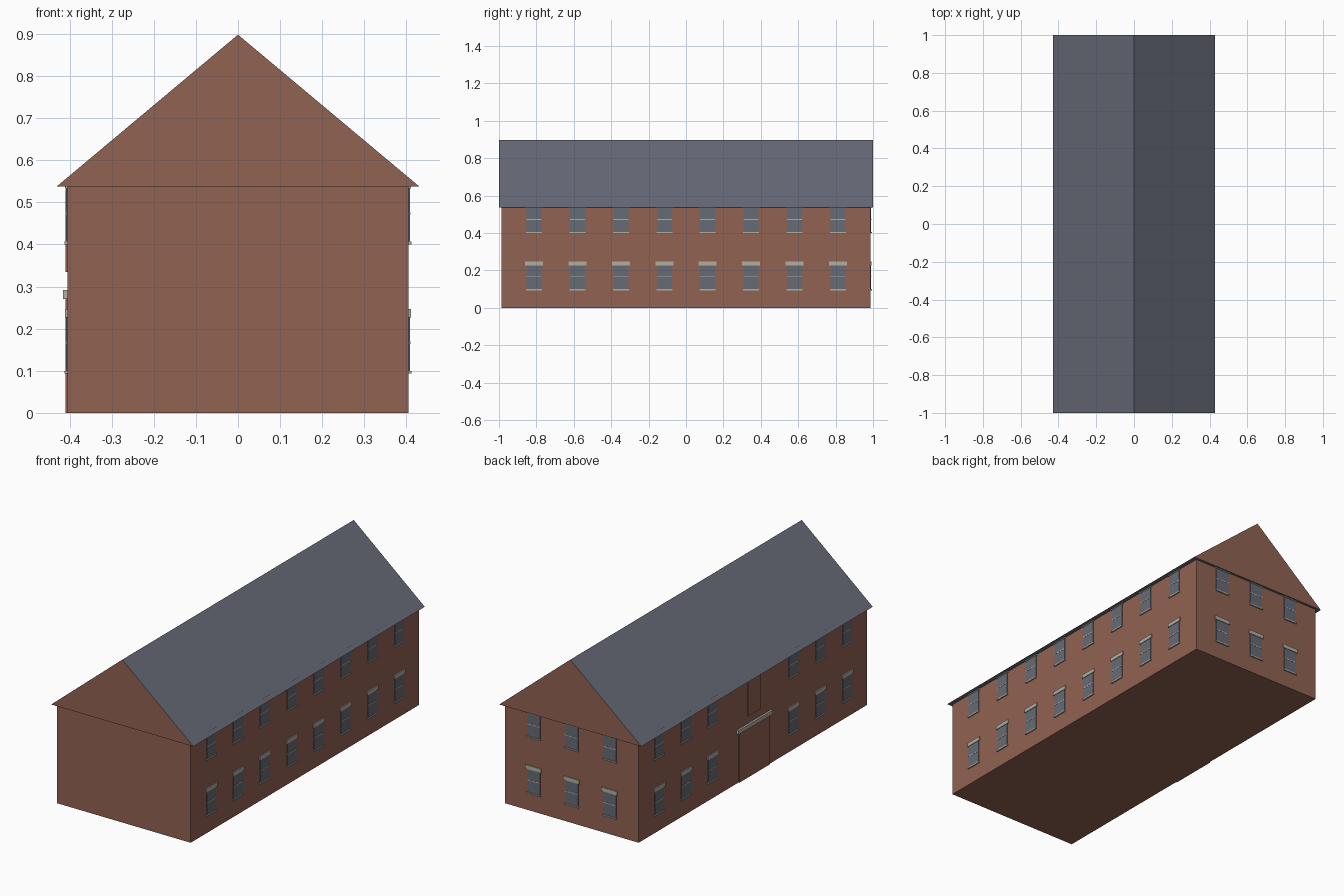
import bpy
import bmesh
from mathutils import Matrix, Vector
from math import pi

cube = bpy.data.objects.get("Cube")
if cube:
    bpy.data.objects.remove(cube)


def material(name, rgb):
    m = bpy.data.materials.new(name)
    m.use_nodes = True
    m.diffuse_color = (*rgb, 1)
    m.node_tree.nodes["Principled BSDF"].inputs["Base Color"].default_value = (*rgb, 1)
    return m


brick = material("red brick", (0.28, 0.122, 0.085))
slate = material("grey slate", (0.135, 0.145, 0.18))
glass = material("window glass", (0.13, 0.145, 0.18))
stone = material("pale stone", (0.45, 0.43, 0.35))

HALF_X, HALF_Y, EAVE_Z = 0.405, 0.987, 0.538


def add_box(bm, lo, hi, mat=0):
    lo, hi = Vector(lo), Vector(hi)
    transform = Matrix.Translation((lo + hi) / 2) @ Matrix.Diagonal((*(hi - lo), 1))
    verts = bmesh.ops.create_cube(bm, size=1, matrix=transform)["verts"]
    for face in {f for v in verts for f in v.link_faces}:
        face.material_index = mat


def finish(bm, name, mats, matrix=None):
    bmesh.ops.recalc_face_normals(bm, faces=bm.faces)
    mesh = bpy.data.meshes.new(name)
    bm.to_mesh(mesh)
    bm.free()
    for m in mats:
        mesh.materials.append(m)
    obj = bpy.data.objects.new(name, mesh)
    if matrix:
        obj.matrix_world = matrix
    bpy.context.collection.objects.link(obj)
    return obj


# Wall placement: local x runs along the wall, local -y points outwards
def on_wall(side, offset):
    if side == "left":
        return Matrix.Translation((HALF_X, offset, 0)) @ Matrix.Rotation(pi / 2, 4, "Z")
    if side == "right":
        return Matrix.Translation((-HALF_X, offset, 0)) @ Matrix.Rotation(-pi / 2, 4, "Z")
    return Matrix.Translation((offset, HALF_Y, 0)) @ Matrix.Rotation(pi, 4, "Z")


def window(side, offset, sill_z, name):
    bm = bmesh.new()
    z = sill_z
    add_box(bm, (-0.04, -0.003, z), (0.04, 0.002, z + 0.126), 0)           # panes
    add_box(bm, (-0.04, -0.004, z + 0.064), (0.04, 0.002, z + 0.069), 1)   # meeting rail
    add_box(bm, (-0.043, -0.007, z - 0.007), (0.043, 0.002, z), 1)         # sill
    add_box(bm, (-0.048, -0.006, z + 0.126), (0.048, 0.002, z + 0.147), 1) # lintel
    finish(bm, name, [glass, stone], on_wall(side, offset))


# Brick hall
bm = bmesh.new()
add_box(bm, (-HALF_X, -HALF_Y, 0), (HALF_X, HALF_Y, EAVE_Z))
finish(bm, "brick_walls", [brick])

# Gabled roof: slate slopes and soffit, brick gable ends
bm = bmesh.new()
gable = bm.faces.new([bm.verts.new(p) for p in
                      ((-0.43, -1, EAVE_Z), (0.43, -1, EAVE_Z), (0, -1, 0.898))])
moved = bmesh.ops.extrude_face_region(bm, geom=[gable], use_keep_orig=True)["geom"]
bmesh.ops.translate(bm, vec=(0, 2, 0),
                    verts=[v for v in moved if isinstance(v, bmesh.types.BMVert)])
bm.normal_update()
for f in bm.faces:
    f.material_index = 1 if abs(f.normal.y) > 0.9 else 0
finish(bm, "gable_roof", [slate, brick])

# Windows on two storeys; the door takes the middle of the right wall
for floor, sill_z in (("lower", 0.1), ("upper", 0.407)):
    for i in range(8):
        y = (i - 3.5) * 0.232
        window("left", y, sill_z, f"{floor}_left_window_{i + 1}")
        if i not in (3, 4):
            window("right", y, sill_z, f"{floor}_right_window_{i + 1}")
    for i in range(3):
        window("back", (i - 1) * 0.23, sill_z, f"{floor}_back_window_{i + 1}")

# Wide door with its stone lintel, and the loading hatch above
for name, half, low, high, depth, mat in (
        ("wide_door", 0.133, 0, 0.27, 0.005, brick),
        ("door_lintel", 0.15, 0.27, 0.292, 0.011, stone),
        ("loading_hatch", 0.056, 0.335, 0.53, 0.005, brick)):
    bm = bmesh.new()
    add_box(bm, (-half, -depth, low), (half, 0.002, high))
    finish(bm, name, [mat], on_wall("right", -0.008))
